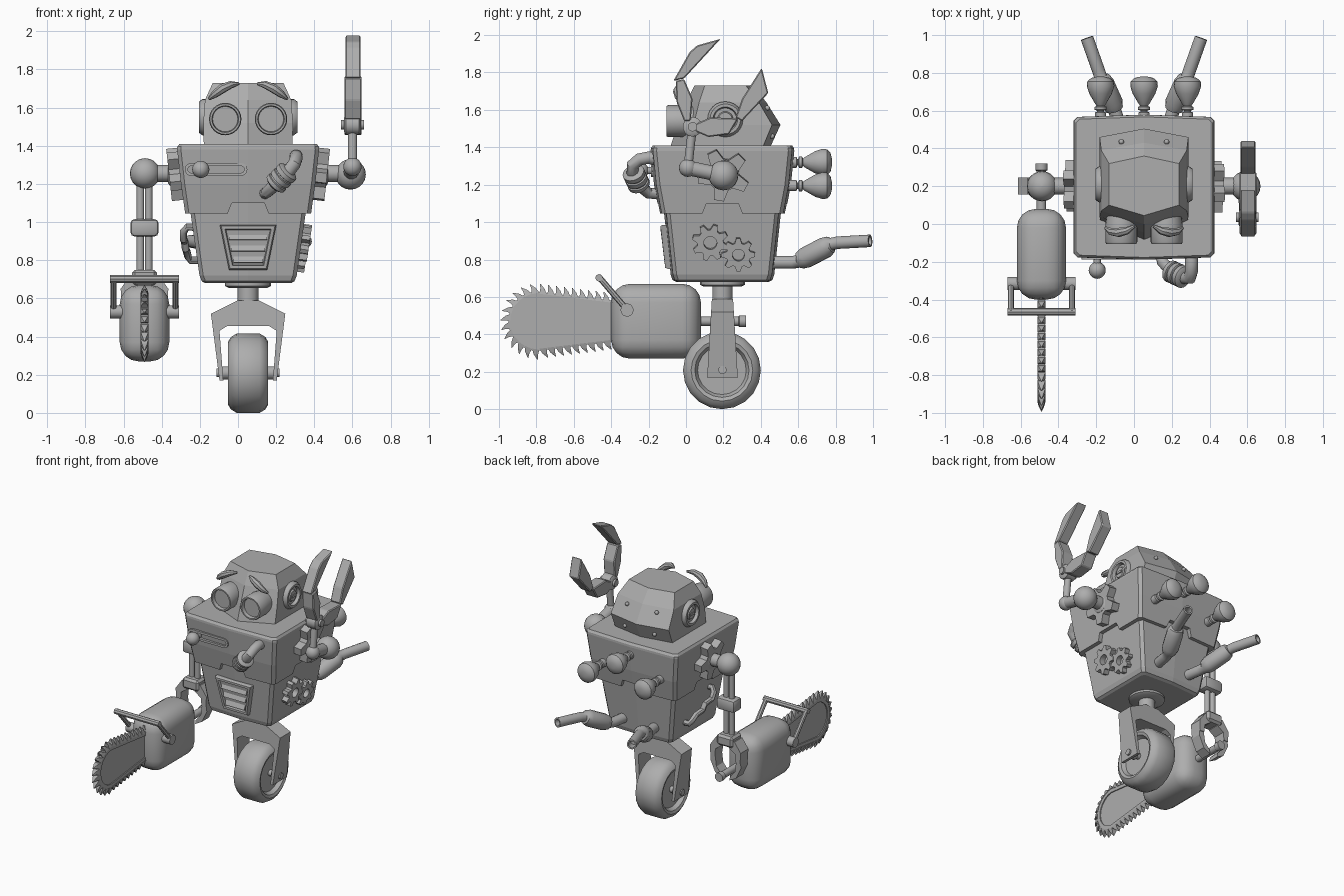
import bpy, bmesh, math
from mathutils import Vector, Matrix

if "Cube" in bpy.data.objects:
    bpy.data.objects.remove(bpy.data.objects["Cube"])

C, CY = 0.053, 0.195          # centre of the body in x and y
mat = bpy.data.materials.new("plain_grey")
mat.diffuse_color = (0.42, 0.42, 0.42, 1)
mat.use_nodes = True
mat.node_tree.nodes["Principled BSDF"].inputs["Base Color"].default_value = mat.diffuse_color


def loft(name, rings, closed=False, smooth=True, bev=0, seg=1):
    """Skin a list of equal rings; cap the ends unless closed."""
    bm = bmesh.new()
    rows = [[bm.verts.new(p) for p in r] for r in rings]
    n = len(rows[0])
    for a, b in zip(rows, rows[1:] + ([rows[0]] if closed else [])):
        for i in range(n):
            bm.faces.new((a[i], a[(i + 1) % n], b[(i + 1) % n], b[i]))
    if not closed:
        bm.faces.new(rows[0][::-1])
        bm.faces.new(rows[-1])
    bmesh.ops.recalc_face_normals(bm, faces=bm.faces)
    if bev:
        bmesh.ops.bevel(bm, geom=list(bm.edges), offset=bev, segments=seg,
                        profile=0.5, affect='EDGES', clamp_overlap=True)
    me = bpy.data.meshes.new(name)
    bm.to_mesh(me)
    bm.free()
    me.materials.append(mat)
    ob = bpy.data.objects.new(name, me)
    bpy.context.collection.objects.link(ob)
    if smooth:
        bpy.ops.object.select_all(action='DESELECT')
        ob.select_set(True)
        bpy.context.view_layer.objects.active = ob
        bpy.ops.object.shade_smooth_by_angle(angle=math.radians(35))
    return ob


def frame(loc, axis):
    return Matrix.Translation(loc) @ Vector(axis).to_track_quat('Z', 'Y').to_matrix().to_4x4()


def circle(r, n, h=0.0):
    return [Vector((r * math.cos(2 * math.pi * i / n), r * math.sin(2 * math.pi * i / n), h)) for i in range(n)]


def lathe(name, prof, loc, axis=(0, 0, 1), n=20):
    m = frame(loc, axis)
    return loft(name, [[m @ p for p in circle(r, n, h)] for r, h in prof])


def rod(name, a, b, r, n=14):
    a, b = Vector(a), Vector(b)
    return lathe(name, [(r, 0), (r, (b - a).length)], a, b - a, n)


def ball(name, loc, r):
    a = [math.pi * (i + 0.05) / 10.1 for i in range(11)]
    return lathe(name, [(r * math.sin(t), -r * math.cos(t)) for t in a], loc)


def prism(name, poly, plane, a, b, **kw):
    put = {'xz': lambda p, d: (p[0], d, p[1]), 'yz': lambda p, d: (d, p[0], p[1])}[plane]
    return loft(name, [[put(p, d) for p in poly] for d in (a, b)], **kw)


def box(name, x0, x1, y0, y1, z0, z1, **kw):
    return prism(name, [(x0, z0), (x1, z0), (x1, z1), (x0, z1)], 'xz', y0, y1, **kw)


def band(name, outer, inner, plane, a, b, **kw):
    put = {'xz': lambda p, d: (p[0], d, p[1]), 'yz': lambda p, d: (d, p[0], p[1])}[plane]
    return loft(name, [[put(p, d) for p in q] for q, d in ((outer, a), (outer, b), (inner, b), (inner, a))], closed=True, **kw)


def tube(name, pts, radii, n=12, hollow=False):
    pts = [Vector(p) for p in pts]
    rings, q = [], None
    for i, p in enumerate(pts):
        t = (pts[min(i + 1, len(pts) - 1)] - pts[max(i - 1, 0)]).normalized()
        q = t.to_track_quat('Z', 'Y') if q is None else (q @ Vector((0, 0, 1))).rotation_difference(t) @ q
        rings.append([p + q @ v for v in circle(radii[i], n)])
    if hollow:
        rings.append([p.lerp(pts[-1], 0.3) for p in rings[-1]])
        rings.append([p - t * 0.06 for p in rings[-1]])
    return loft(name, rings)


def gear(name, loc, axis, teeth, r0, r1, hole, th, turn=0.0):
    m = frame(loc, axis)
    out, inn = [], []
    for i in range(teeth * 4):
        a = turn + 2 * math.pi * (i + (0, -0.1, 0.1, 0)[i % 4]) / (teeth * 4)
        r = r1 if i % 4 in (1, 2) else r0
        out.append((r * math.cos(a), r * math.sin(a)))
        inn.append((hole * math.cos(a), hole * math.sin(a)))
    rings = [[m @ Vector((*p, h)) for p in q] for q, h in ((out, 0), (out, th), (inn, th), (inn, 0))]
    return loft(name, rings, closed=True)


def shell(hx, hy, z, c=0.02, b=0.012):
    q = [(-hx + c, -hy), (0, -hy - b), (hx - c, -hy), (hx, -hy + c), (hx, hy - c)]
    return [(C + x, CY + y, z) for x, y in q + [(-x, -y) for x, y in q]]


# Wheel, axle, fork and swivel
lathe("wheel", [(.13, -.07), (.145, -.098), (.165, -.105), (.19, -.09), (.208, -.06), (.208, .06),
                (.19, .09), (.165, .105), (.145, .098), (.13, .07)], (C, CY - .003, .208), (1, 0, 0), 20)
rod("axle", (C - .165, CY, .21), (C + .165, CY, .21), .022)
for s in (-1, 1):
    rod("axle_collar", (C + s * .1, CY, .21), (C + s * .14, CY, .21), .035)
half = [(.15, .17), (.195, .52), (.055, .59)]
arch = half + [(-x, z) for x, z in half[::-1]]
inner = [(-.13, .17), (-.15, .43), (-.11, .455), (.11, .455), (.15, .43), (.13, .17)]
loft("fork", [[(C + x, CY + s * (.092 - .06 * z), z) for x, z in arch + inner] for s in (-1, 1)], smooth=False)
rod("swivel", (C, CY, .57), (C, CY, .67), .055)
lathe("swivel_disc", [(.1, 0), (.12, .01), (.12, .03)], (C, CY, .655))

# Body: lower shell shows through notches in the upper shell
loft("lower_body", [shell(.225, .235, .68), shell(.243, .255, .69), shell(.255, .265, .72), shell(.312, .308, 1.12)], smooth=False)
upper = loft("upper_body", [shell(.33, .325, 1.045), shell(.352, .354, 1.2), shell(.372, .372, 1.38),
                            shell(.371, .371, 1.395), shell(.36, .36, 1.41)], smooth=False)
notch = [(-.115, 1.0), (.115, 1.0), (.105, 1.05), (.085, 1.1), (-.085, 1.1), (-.105, 1.05)]
for pl, c in (('xz', C), ('yz', CY)):
    cut = prism("notch_cutter", [(c + u, z) for u, z in notch], pl, -1, 1.5, smooth=False)
    cut.hide_render = True
    cut.hide_set(True)
    mod = upper.modifiers.new("notch", 'BOOLEAN')
    mod.object, mod.operation, mod.solver = cut, 'DIFFERENCE', 'EXACT'


# Head
def head_ring(z, h, fc, fs, bs, bc):
    return [(C, fc, z), (C + h, fs, z), (C + h, bs, z), (C, bc, z), (C - h, bs, z), (C - h, fs, z)]


loft("head", [head_ring(1.4, .232, -.085, .02, .41, .45), head_ring(1.52, .235, -.045, .04, .46, .505),
              head_ring(1.64, .226, .0, .07, .39, .43), head_ring(1.73, .185, .045, .1, .32, .36)], smooth=False)
for s in (-1, 1):
    lathe("eye", [(.075, -.12), (.085, -.05), (.085, .04), (.08, .05), (.07, .05), (.066, .025)],
          (C + s * .12, -.055, 1.54), (0, -1, 0), 24)
    tube("eyebrow", [(C + s * x, y, z) for x, y, z in ((.05, -.01, 1.725), (.09, -.035, 1.72), (.135, -.045, 1.70),
         (.175, -.04, 1.67), (.205, -.02, 1.645))], [.008, .02, .025, .02, .008], 8)
    lathe("ear", [(.095, -.02), (.095, .015), (.082, .034), (.066, .034), (.06, .012), (.042, .012), (.036, .026)],
          (C + s * .224, .21, 1.55), (s, 0, 0), 24)
    box("ear_slot", *sorted((C + s * .24, C + s * .256)), .185, .235, 1.542, 1.558)
    for z, y in ((1.61, .435), (1.46, .46)):
        ball("head_rivet", (C + s * .12, y, z), .014)

# Shoulders
for s in (-1, 1):
    gear("shoulder_gear", (C + s * .345, .2, 1.257), (s, 0, -.11), 5, .085, .14, .03, .07, .3)
    rod("shoulder_pin", (C + s * .36, .2, 1.255), (C + s * .5, .2, 1.255), .045)
    lathe("shoulder_collar", [(.065, 0), (.065, .05), (.05, .06)], (C + s * .36, .2, 1.255), (s, 0, 0))
ball("shoulder_ball_left", (-.487, .2, 1.255), .08)
ball("shoulder_ball_right", (.59, .2, 1.25), .08)

# Left arm with gripping hand
X = -.49
for s in (-1, 1):
    rod("arm_rod", (X + s * .022, .2, .73), (X + s * .022, .2, 1.22), .02)
    up = [(.02, .71), (.075, .72), (.125, .65), (.12, .57), (.085, .575), (.08, .63), (.03, .665)]
    low = [(.12, .575), (.125, .54), (.085, .455), (.03, .425), (.035, .455), (.075, .5), (.085, .575)]
    prism("hand_finger", [(X + s * x, z) for x, z in up], 'xz', .155, .245, smooth=False)
    prism("hand_fingertip", [(X + s * x, z) for x, z in low], 'xz', .16, .24, smooth=False)
box("arm_collar", X - .073, X + .073, .15, .25, .925, 1.015, bev=.02, seg=2)
box("wrist", X - .065, X + .065, .14, .26, .67, .75, bev=.015, seg=1)

# Chainsaw
SZ = .47
box("saw_body", X - .13, X + .13, -.4, .08, .27, .67, bev=.1, seg=4)
lathe("saw_grip", [(.025, 0), (.025, .22), (.032, .225), (.032, .26)], (X, .06, SZ), (0, 1, 0), 14)


def bar_outline(r, h):
    arc = [math.radians(95 + 170 * i / 14) for i in range(15)]
    return [(-.36, SZ + h)] + [(-.79 + r * math.cos(a), SZ + r * math.sin(a)) for a in arc] + [(-.36, SZ - h)]


prism("saw_bar", bar_outline(.14, .085), 'yz', X - .012, X + .012)
edge = bar_outline(.16, .105)
band("saw_chain", edge, bar_outline(.125, .075), 'yz', X - .019, X + .019, smooth=False)
path = [Vector(p) for p in edge]
total = sum((b - a).length for a, b in zip(path, path[1:]))
TEETH = 32
for k in range(TEETH):
    d = total * (k + .5) / TEETH
    for a, b in zip(path, path[1:]):
        L = (b - a).length
        if d <= L:
            break
        d -= L
    t = (b - a).normalized()
    nrm = Vector((t.y, -t.x))
    p = a + t * d
    if nrm.dot(p - Vector((-.6, SZ))) < 0:
        nrm = -nrm
    foot, mid, tip = p - nrm * .01, p + nrm * .018 + t * .006, p + nrm * .042 + t * .02
    loft("saw_tooth", [[(X + sx * w, c.x + st * l * t.x, c.y + st * l * t.y)
                        for sx, st in ((-1, -1), (1, -1), (1, 1), (-1, 1))]
                       for c, w, l in ((foot, .022, .02), (mid, .014, .012), (tip, .002, .002))], smooth=False)
for s in (-1, 1):
    x = X + s * .162
    rod("saw_handle_side", (x, -.31, .525), (x, -.468, .71), .016, 8)
    rod("saw_handle_pivot", (X + s * .11, -.315, .53), (X + s * .18, -.315, .53), .035)
rod("saw_handle_bar", (X - .18, -.465, .702), (X + .18, -.465, .702), .02, 8)

# Right arm with raised claw
rod("upper_arm", (.59, .2, 1.25), (.6, .01, 1.29), .04)
ball("elbow_ball", (.6, .01, 1.29), .048)
rod("forearm", (.6, .01, 1.29), (.6, .035, 1.51), .024)
lathe("claw_joint", [(.035, 0), (.052, .01), (.052, .08), (.035, .09)], (.555, .035, 1.51), (1, 0, 0))
rod("claw_joint_pin", (.54, .035, 1.51), (.66, .035, 1.51), .025)
claws = [("claw_front_base", [(-.055, 1.755), (-.01, 1.765), (.035, 1.66), (.025, 1.54), (-.01, 1.54), (-.05, 1.64)], .045),
         ("claw_front_tip", [(-.068, 1.755), (.02, 1.91), (.06, 1.945), (.185, 1.98), (-.01, 1.768)], .04),
         ("claw_back_base", [(.05, 1.525), (.13, 1.56), (.28, 1.555), (.23, 1.47), (.12, 1.455), (.05, 1.485)], .045),
         ("claw_back_tip", [(.265, 1.56), (.30, 1.66), (.405, 1.825), (.44, 1.69), (.30, 1.54)], .04)]
for name, poly, w in claws:
    prism(name, poly, 'yz', .603 - w, .603 + w, smooth=False, bev=.006)

# Exhaust pipes and back bulbs
for s in (-1, 1):
    p = [(.12, .42, .785), (.145, .57, .785), (.155, .60, .79), (.158, .61, .795), (.168, .64, .81), (.215, .745, .865),
         (.225, .77, .88), (.229, .778, .883), (.24, .81, .89), (.302, .985, .9)]
    tube("exhaust_pipe", [(C + s * x, y, z) for x, y, z in p],
         [.035, .035, .035, .048, .057, .057, .048, .034, .034, .034], 14, hollow=True)
for x, z in ((-.23, 1.195), (0, 1.32), (.23, 1.195)):
    lathe("back_bulb", [(.03, -.05), (.03, .02), (.018, .025), (.018, .03), (.032, .035), (.032, .05), (.02, .055),
                        (.028, .065), (.06, .12), (.073, .16), (.07, .185), (.05, .203), (.02, .21)],
          (C + x, .57, z), (0, 1, 0), 18)

# Side gears and side hose
gear("side_gear_front", (.33, .13, .895), (1, 0, -.15), 8, .07, .098, .035, .045, .2)
gear("side_gear_back", (.315, .28, .83), (1, 0, -.15), 8, .065, .09, .032, .045, .5)
hose = [(-.2, .07, .97), (-.265, .07, .975), (-.285, .085, .95), (-.285, .11, .91), (-.28, .18, .9), (-.275, .2, .86),
        (-.27, .27, .85), (-.262, .3, .82), (-.25, .32, .8), (-.18, .32, .8)]
tube("side_hose", hose, [.02] * len(hose), 10)


# Front grille, tilted with the body front
def grille_ring(k, off):
    q = [(-.148, .985), (.148, .985), (.1, .75), (-.1, .75)]
    return [(C + x * k, -.083 - off - (z - .75) * .11, .868 + (z - .868) * k) for x, z in q]


loft("grille_frame", [grille_ring(1, -.03), grille_ring(1, .015), grille_ring(.95, .028), grille_ring(.82, .028),
                      grille_ring(.78, .012)], smooth=False)
for z in (.81, .87, .93):
    h, y = .066 + (z - .75) * .19, -.088 - (z - .75) * .11
    loft("grille_slat", [[(C + sx * h, y, z + .022), (C + sx * h, y - .022, z - .022), (C + sx * h, y, z - .024)]
                         for sx in (-1, 1)], smooth=False)


# Slider with knob
def stadium(r):
    a = [math.radians(90 + 180 * i / 8) for i in range(9)]
    left = [(-.13 + r * math.cos(t), r * math.sin(t)) for t in a]
    return [(-.115 + x, 1.276 + z) for x, z in left + [(-x, -z) for x, z in left]]


band("slider_frame", stadium(.034), stadium(.018), 'xz', -.188, -.13, smooth=False)
rod("slider_stem", (-.195, -.13, 1.276), (-.195, -.23, 1.276), .02)
ball("slider_knob", (-.195, -.245, 1.276), .045)

# Curved front pipe with ribbed grip
tube("front_pipe", [(.30, -.14, 1.33), (.305, -.2, 1.345), (.305, -.25, 1.335), (.295, -.285, 1.305), (.265, -.285, 1.265),
                    (.2, -.25, 1.2), (.15, -.2, 1.155), (.14, -.14, 1.15)], [.034] * 6 + [.03, .03], 14)
lathe("front_grip", [(.045, 0), (.06, .01), (.06, .035), (.052, .038), (.052, .046), (.06, .049), (.06, .075),
                     (.052, .078), (.052, .086), (.06, .089), (.06, .11), (.045, .12)], (.268, -.285, 1.272), (-.6, .28, -.6))
